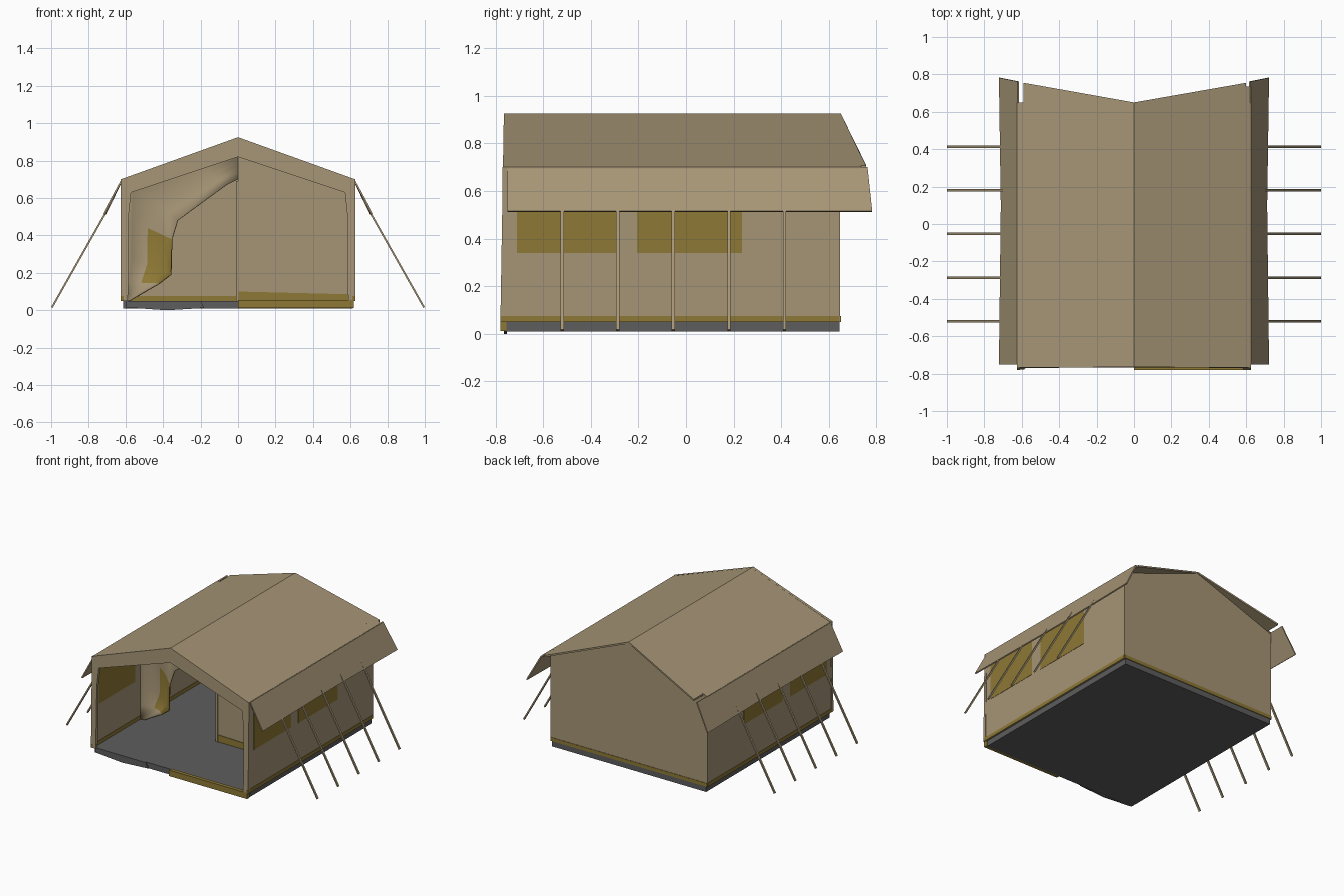
import bpy, bmesh
from mathutils import Vector

if "Cube" in bpy.data.objects:
    bpy.data.objects.remove(bpy.data.objects["Cube"])


def material(name, rgb):
    m = bpy.data.materials.new(name)
    m.diffuse_color = (*rgb, 1)
    m.use_nodes = True
    m.node_tree.nodes["Principled BSDF"].inputs["Base Color"].default_value = m.diffuse_color
    return m


CANVAS = material("canvas", (0.38, 0.30, 0.18))
OLIVE = material("olive", (0.27, 0.19, 0.035))
GREY = material("groundsheet_grey", (0.11, 0.11, 0.11))


def finish(name, bm, *mats):
    bmesh.ops.recalc_face_normals(bm, faces=bm.faces)
    me = bpy.data.meshes.new(name)
    bm.to_mesh(me)
    bm.free()
    for m in mats:
        me.materials.append(m)
    ob = bpy.data.objects.new(name, me)
    bpy.context.collection.objects.link(ob)
    return ob


def prism(name, pts, offset, mat):
    """Flat panel: polygon outline thickened along an offset vector."""
    bm = bmesh.new()
    face = bm.faces.new([bm.verts.new(p) for p in pts])
    new = bmesh.ops.extrude_face_region(bm, geom=[face], use_keep_orig=True)
    moved = [v for v in new["geom"] if isinstance(v, bmesh.types.BMVert)]
    bmesh.ops.translate(bm, verts=moved, vec=Vector(offset))
    return finish(name, bm, mat)


def box(name, x, y, z, mat):
    pts = [(x[0], y[0], z[0]), (x[1], y[0], z[0]), (x[1], y[1], z[0]), (x[0], y[1], z[0])]
    return prism(name, pts, (0, 0, z[1] - z[0]), mat)


def roof_z(x):
    return 0.925 - 0.225 * abs(x) / 0.62


# Groundsheet, threshold strip and a loose fold at the front left
box("groundsheet", (-0.612, 0.612), (-0.755, 0.645), (0.01, 0.05), GREY)
box("threshold", (0.0, 0.618), (-0.78, -0.754), (0.012, 0.055), OLIVE)
prism("groundsheet_fold", [(-0.6, -0.752, 0.015), (-0.38, -0.752, 0.0), (-0.18, -0.752, 0.012),
                           (-0.2, -0.752, 0.05), (-0.6, -0.752, 0.05)], (0, -0.012, 0), GREY)

# Side walls, windows, roofs, flaps and guy ropes, mirrored by sign
for s, side in ((1, "right"), (-1, "left")):
    box(f"side_wall_{side}", (s * 0.612, s * 0.622), (-0.77, 0.645), (0.05, 0.70), CANVAS)
    box(f"wall_skirt_{side}", (s * 0.609, s * 0.625), (-0.78, 0.645), (0.05, 0.075), OLIVE)
    for i, y in enumerate(((-0.71, -0.29), (-0.205, 0.235))):
        box(f"window_{side}_{i}", (s * 0.610, s * 0.624), y, (0.34, 0.63), OLIVE)

    # roof slope flares out at the back eave and has a small notch beside the flap
    a, b = (0.60, 0.735) if s > 0 else (0.59, 0.65)
    outline = [(0, -0.765), (0.625, -0.765), (0.625, b), (a, b), (a, 0.755), (0, 0.65)]
    prism(f"roof_{side}", [(s * x, y, roof_z(x)) for x, y in outline], (0, 0, -0.012), CANVAS)
    prism(f"eave_flap_{side}",
          [(s * 0.622, -0.75, 0.70), (s * 0.622, 0.762, 0.70),
           (s * 0.722, 0.782, 0.515), (s * 0.712, 0.1, 0.515), (s * 0.722, -0.75, 0.515)],
          (-s * 0.008, 0, -0.004), CANVAS)

    for i in range(5):
        y = -0.52 + i * 0.2335
        prism(f"guy_rope_{side}_{i}",
              [(s * 0.992, y - 0.007, 0.012), (s * 1.0, y - 0.007, 0.017),
               (s * 1.0, y + 0.007, 0.017), (s * 0.992, y + 0.007, 0.012)],
              (-s * 0.325, 0, 0.575), CANVAS)

# Back gable wall
gable = [(-0.622, 0.05), (0.622, 0.05), (0.622, 0.70), (0, 0.918), (-0.622, 0.70)]
prism("back_wall", [(x, 0.637, z) for x, z in gable], (0, 0.01, 0), CANVAS)
box("back_skirt", (-0.622, 0.622), (0.634, 0.65), (0.05, 0.075), OLIVE)

# Front opening surround with a slight return inwards
outer = [(-0.625, 0.05), (-0.625, 0.70), (0, 0.925), (0.625, 0.70), (0.625, 0.05)]
inner = [(0.587, 0.05), (0.584, 0.5), (0.57, 0.63), (0, 0.82),
         (-0.57, 0.63), (-0.584, 0.5), (-0.587, 0.05)]
prism("front_surround", [(x, -0.78 + 0.015 * z / 0.9, z) for x, z in outer + inner],
      (0, 0.02, 0), CANVAS)

# Inner partition: closed right half
PY = -0.23
prism("partition_right", [(0, PY, 0.05), (0.612, PY, 0.05), (0.612, PY, 0.69), (0, PY, 0.912)],
      (0, 0.008, 0), CANVAS)
prism("partition_skirt", [(0, PY - 0.004, 0.05), (0.61, PY - 0.004, 0.05),
                          (0.61, PY - 0.004, 0.085), (0, PY - 0.004, 0.1)], (0, 0.016, 0), OLIVE)
box("partition_edge", (-0.012, 0.004), (PY - 0.008, PY + 0.016), (0.05, 0.69), CANVAS)

# Inner partition: left half drawn aside as a curtain, lofted from wall to free edge
fixed = [(0.0, 0.91), (-0.3, 0.80), (-0.61, 0.69), (-0.612, 0.5), (-0.612, 0.3),
         (-0.612, 0.15), (-0.612, 0.05)]
free = [(0.0, 0.70), (-0.06, 0.67), (-0.32, 0.48), (-0.35, 0.38), (-0.355, 0.19),
        (-0.42, 0.14), (-0.575, 0.05)]
bulge = [0, 0.01, 0.04, 0.06, 0.06, 0.04, 0]
bm = bmesh.new()
COLS = 6
grid = []
for (x0, z0), (x1, z1), d in zip(fixed, free, bulge):
    row = []
    for c in range(COLS + 1):
        t = c / COLS
        row.append(bm.verts.new((x0 + (x1 - x0) * t, PY + d * (4 * t * (1 - t) - 0.6 * t),
                                 z0 + (z1 - z0) * t)))
    grid.append(row)
for r in range(len(grid) - 1):
    for c in range(COLS):
        f = bm.faces.new((grid[r][c], grid[r + 1][c], grid[r + 1][c + 1], grid[r][c + 1]))
        f.smooth = True
        f.material_index = int(r in (3, 4) and c >= 3)
curtain = finish("partition_curtain", bm, CANVAS, OLIVE)
thick = curtain.modifiers.new("thickness", "SOLIDIFY")
thick.thickness = 0.008
